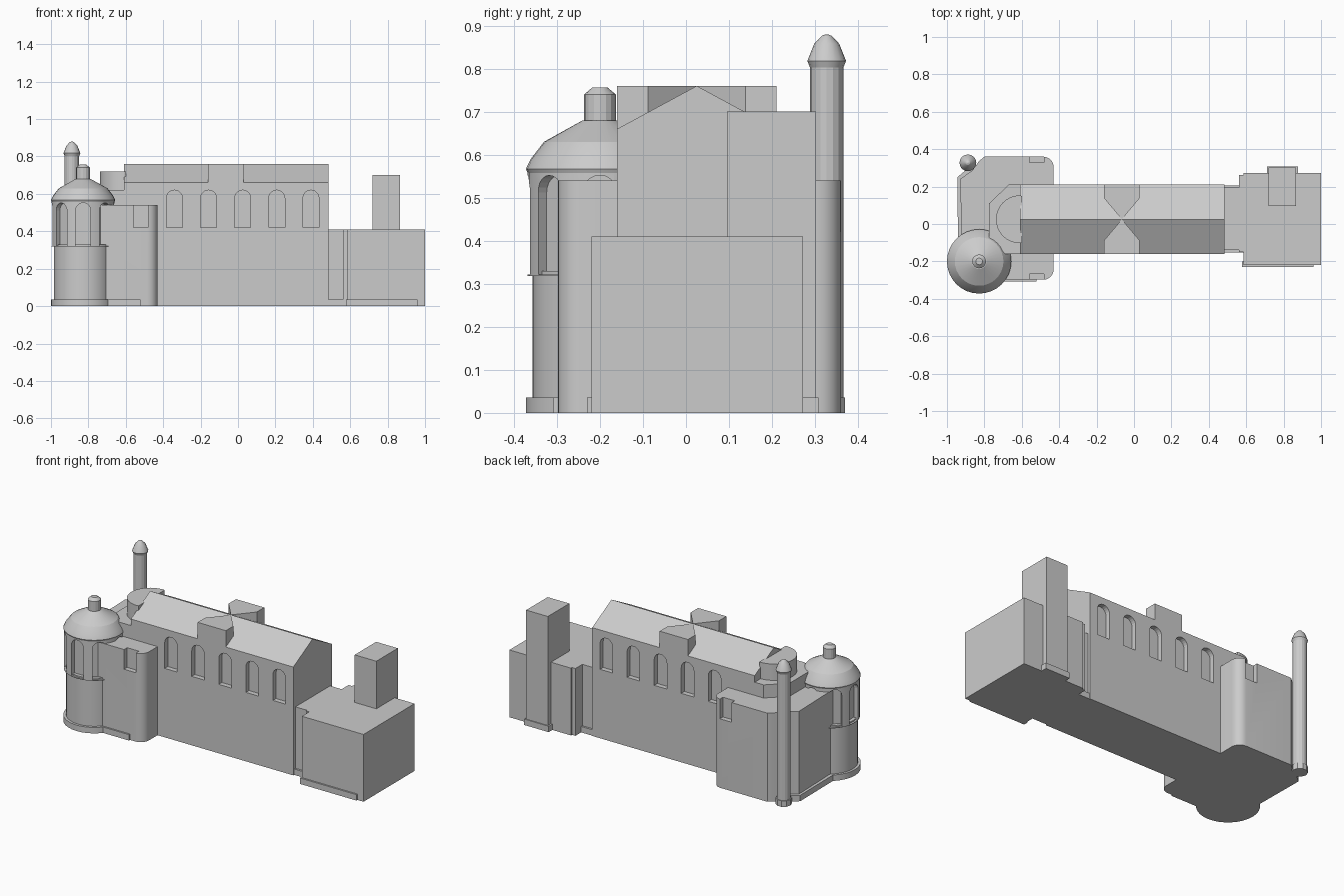
import bpy, bmesh
from math import sin, cos, pi, radians
from mathutils import Matrix

cube = bpy.data.objects.get("Cube")
if cube:
    bpy.data.objects.remove(cube, do_unlink=True)

stone = bpy.data.materials.new("pale grey stone")
stone.use_nodes = True
GREY = (0.6, 0.6, 0.6, 1)
stone.diffuse_color = GREY
stone.node_tree.nodes["Principled BSDF"].inputs["Base Color"].default_value = GREY


def finish(name, bm, smooth=False):
    bmesh.ops.recalc_face_normals(bm, faces=bm.faces[:])
    mesh = bpy.data.meshes.new(name)
    bm.to_mesh(mesh)
    bm.free()
    mesh.materials.append(stone)
    ob = bpy.data.objects.new(name, mesh)
    bpy.context.collection.objects.link(ob)
    if smooth:
        activate(ob)
        bpy.ops.object.shade_smooth_by_angle(angle=radians(22))
    return ob


def activate(ob):
    bpy.ops.object.select_all(action='DESELECT')
    ob.select_set(True)
    bpy.context.view_layer.objects.active = ob


def extrude(bm, points, offset):
    face = bm.faces.new([bm.verts.new(p) for p in points])
    grown = bmesh.ops.extrude_face_region(bm, geom=[face])["geom"]
    verts = [v for v in grown if isinstance(v, bmesh.types.BMVert)]
    bmesh.ops.translate(bm, verts=verts, vec=offset)
    return list(face.verts) + verts


def prism(name, outline, z0, z1, smooth=False):
    bm = bmesh.new()
    extrude(bm, [(x, y, z0) for x, y in outline], (0, 0, z1 - z0))
    return finish(name, bm, smooth)


def box(name, x0, x1, y0, y1, z0, z1):
    return prism(name, [(x0, y0), (x1, y0), (x1, y1), (x0, y1)], z0, z1)


def arc(cx, cy, r, a0, a1, n=6):
    steps = [radians(a0 + (a1 - a0) * i / n) for i in range(n + 1)]
    return [(cx + r * cos(a), cy + r * sin(a)) for a in steps]


def lathe(name, cx, cy, profile, sides):
    bm = bmesh.new()
    rings = [[bm.verts.new((cx + r * cos(2 * pi * i / sides),
                            cy + r * sin(2 * pi * i / sides), z))
              for i in range(sides)] for r, z in profile]
    for low, high in zip(rings, rings[1:]):
        for i in range(sides):
            j = (i + 1) % sides
            bm.faces.new((low[i], low[j], high[j], high[i]))
    bm.faces.new(rings[0])
    bm.faces.new(rings[-1])
    return finish(name, bm, True)


def arch(bm, width, z0, z1, depth, matrix):
    """Round-headed window solid, centred on the origin and moved by matrix."""
    r = width / 2
    shape = [(-r, z0), (r, z0)] + arc(0, z1 - r, r, 0, 180, 10)
    verts = extrude(bm, [(x, -depth, z) for x, z in shape], (0, 2 * depth, 0))
    bmesh.ops.transform(bm, matrix=matrix, verts=verts)


def carve(target, bm):
    cutter = finish("cutter", bm)
    cutter.hide_render = True
    mod = target.modifiers.new("openings", 'BOOLEAN')
    mod.operation = 'DIFFERENCE'
    mod.solver = 'EXACT'
    mod.object = cutter
    activate(target)
    bpy.ops.object.modifier_apply(modifier=mod.name)
    bpy.data.objects.remove(cutter, do_unlink=True)


SOUTH, NORTH, RIDGE = -0.16, 0.21, 0.025

# Gabled hall with a row of arched windows on both sides
bm = bmesh.new()
gable = [(SOUTH, 0), (NORTH, 0), (NORTH, 0.66), (RIDGE, 0.76), (SOUTH, 0.66)]
extrude(bm, [(-0.61, y, z) for y, z in gable], (1.095, 0, 0))
hall = finish("hall", bm)
bm = bmesh.new()
for i in range(5):
    for y in (SOUTH, NORTH):
        arch(bm, 0.085, 0.42, 0.62, 0.03, Matrix.Translation((-0.34 + 0.1825 * i, y, 0)))
carve(hall, bm)

# Flat-topped dormers tapering to the ridge
for name, wall, inner in (("south_dormer", SOUTH, -0.088), ("north_dormer", NORTH, 0.138)):
    prism(name, [(-0.16, wall), (0.03, wall), (0.03, inner),
                 (-0.065, RIDGE), (-0.16, inner)], 0.64, 0.76)

# Stepped apse at the west end of the hall
prism("apse", [(-0.6, SOUTH), (-0.69, SOUTH), (-0.775, -0.07), (-0.775, 0.11),
               (-0.67, NORTH), (-0.6, NORTH)], 0.5, 0.62)
prism("apse_drum", [(-0.6, -0.1)] + arc(-0.61, RIDGE, 0.128, 270, 90, 16) + [(-0.6, 0.15)],
      0.6, 0.72, True)

# West block with rounded east corners
outline = ([(-0.75, -0.298)] + arc(-0.485, -0.243, 0.055, 270, 360)
           + arc(-0.485, 0.305, 0.055, 0, 90)
           + [(-0.8, 0.36), (-0.83, 0.335), (-0.86, 0.29), (-0.93, 0.24),
              (-0.92, -0.1), (-0.85, -0.2)])
west_block = prism("west_block", outline, 0, 0.54, True)
bm = bmesh.new()
for y in (-0.298, 0.36):
    bmesh.ops.create_cube(bm, size=1, matrix=Matrix.Translation((-0.52, y, 0.52))
                          @ Matrix.Diagonal((0.08, 0.06, 0.2, 1)))
carve(west_block, bm)
prism("west_plinth", [(-0.94, -0.15), (-0.8, -0.15), (-0.8, 0.3), (-0.86, 0.32),
                      (-0.945, 0.25)], 0, 0.036)
box("south_plinth", -0.72, -0.52, -0.308, -0.25, 0, 0.036)

# Round tower: base, shaft, arcaded drum, dome and lantern
TX, TY = -0.828, -0.2
lathe("tower_base", TX, TY, [(0.172, 0), (0.172, 0.036)], 32)
lathe("tower_shaft", TX, TY, [(0.157, 0.03), (0.157, 0.33)], 32)
drum = lathe("tower_drum", TX, TY, [(0.168, 0.318), (0.168, 0.56)], 32)
bm = bmesh.new()
for i in range(8):
    turn = Matrix.Rotation(i * pi / 4, 4, 'Z')
    arch(bm, 0.08, 0.322, 0.552, 0.03,
         Matrix.Translation((TX, TY, 0)) @ turn @ Matrix.Translation((0, -0.165, 0)))
carve(drum, bm)
lathe("tower_dome", TX, TY, [(0.166, 0.553), (0.172, 0.567), (0.161, 0.59),
                             (0.13, 0.63), (0.04, 0.68)], 32)
lathe("tower_lantern", TX, TY, [(0.037, 0.67), (0.037, 0.74), (0.018, 0.756)], 16)

# Slender corner turret
MX, MY = -0.888, 0.327
lathe("turret_base", MX, MY, [(0.045, 0), (0.045, 0.036)], 10)
lathe("turret_shaft", MX, MY, [(0.039, 0.03), (0.039, 0.81)], 16)
lathe("turret_cap", MX, MY, [(0.039, 0.803), (0.045, 0.818), (0.029, 0.858),
                             (0.012, 0.876), (0.003, 0.88)], 16)

# East block, its link to the hall, and the square tower
box("east_link", 0.47, 0.6, -0.14, 0.195, 0, 0.41)
box("east_step", 0.562, 0.6, -0.15, 0.262, 0, 0.41)
box("east_block", 0.585, 1.0, -0.22, 0.272, 0, 0.41)
box("square_tower", 0.72, 0.866, 0.095, 0.302, 0, 0.70)
box("east_south_plinth", 0.578, 0.96, -0.23, -0.2, 0, 0.036)
box("east_north_plinth", 0.71, 0.876, 0.25, 0.308, 0, 0.036)
box("link_south_plinth", 0.48, 0.59, -0.152, -0.1, 0, 0.036)
box("link_north_plinth", 0.48, 0.59, 0.15, 0.207, 0, 0.036)
